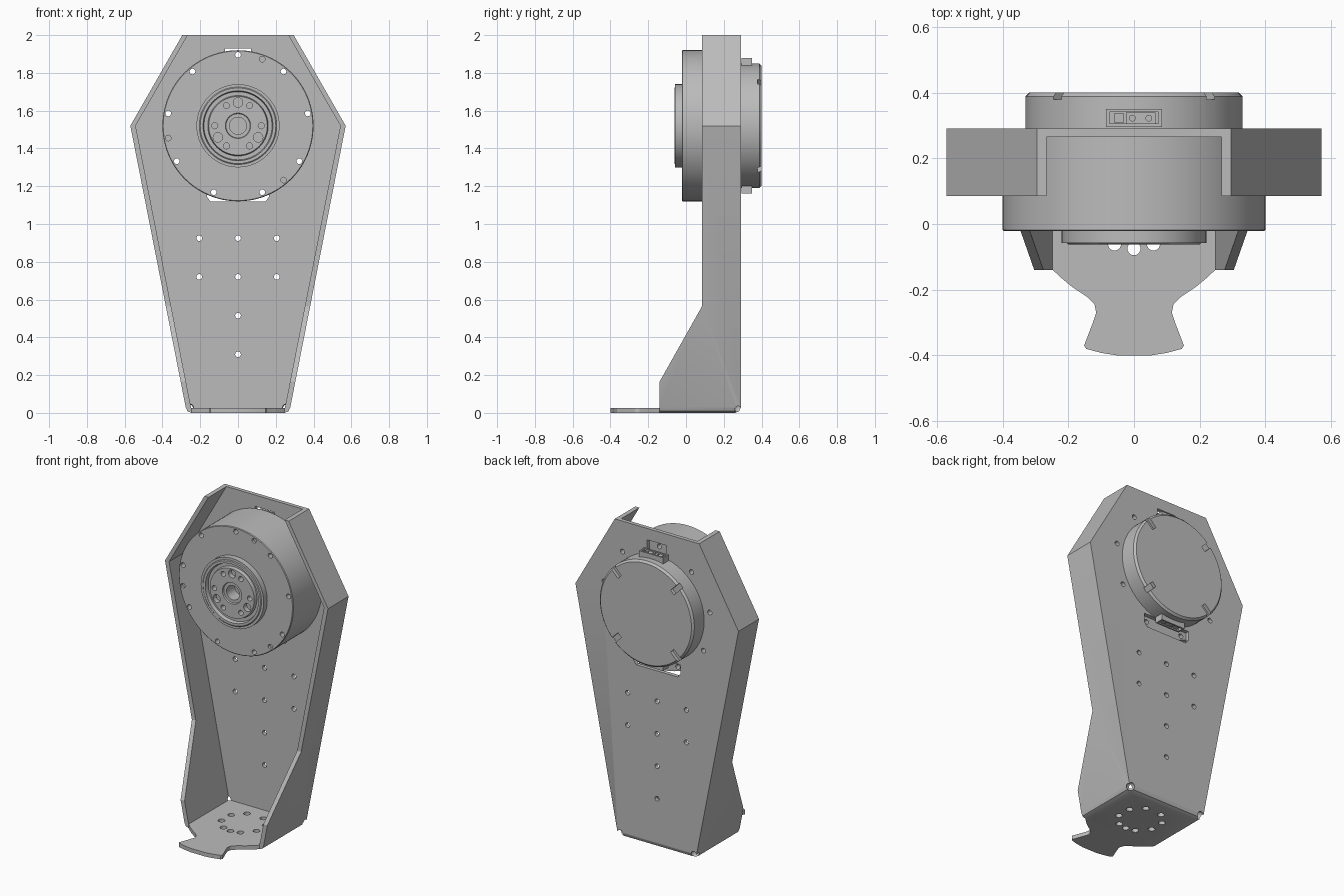
import bpy, bmesh
from math import sin, cos, pi, radians
from mathutils import Matrix, Vector

if "Cube" in bpy.data.objects:
    bpy.data.objects.remove(bpy.data.objects["Cube"], do_unlink=True)

grey = bpy.data.materials.new("metal_grey")
grey.use_nodes = True
grey.diffuse_color = (0.5, 0.5, 0.5, 1)
for node in grey.node_tree.nodes:
    if node.type == 'BSDF_PRINCIPLED':
        node.inputs["Base Color"].default_value = (0.5, 0.5, 0.5, 1)

AXIS_Z = 1.52      # height of the motor axis
PLACE = {'X': lambda u, v, d: (d, u, v),
         'Y': lambda u, v, d: (u, d, v),
         'Z': lambda u, v, d: (u, v, d)}


def finish(name, bm):
    bmesh.ops.recalc_face_normals(bm, faces=bm.faces)
    mesh = bpy.data.meshes.new(name)
    bm.to_mesh(mesh)
    bm.free()
    mesh.materials.append(grey)
    obj = bpy.data.objects.new(name, mesh)
    bpy.context.collection.objects.link(obj)
    return obj


def prisms(name, outlines, axis, lo, hi):
    """Extrude closed 2D outlines along an axis."""
    bm = bmesh.new()
    for pts in outlines:
        ends = [[bm.verts.new(PLACE[axis](u, v, d)) for u, v in pts] for d in (lo, hi)]
        for ring in ends:
            bm.faces.new(ring)
        n = len(pts)
        for i in range(n):
            j = (i + 1) % n
            bm.faces.new((ends[0][i], ends[0][j], ends[1][j], ends[1][i]))
    return finish(name, bm)


def circle(u, v, r, n=20):
    return [(u + r * cos(2 * pi * i / n), v + r * sin(2 * pi * i / n)) for i in range(n)]


def polar(r, deg, v=AXIS_Z):
    return r * cos(radians(deg)), v + r * sin(radians(deg))


def box(u0, u1, v0, v1):
    return [(u0, v0), (u1, v0), (u1, v1), (u0, v1)]


def mirrored(half):
    return half + [(-u, v) for u, v in reversed(half)]


def combine(obj, other, operation='DIFFERENCE'):
    mod = obj.modifiers.new("cut", 'BOOLEAN')
    mod.operation, mod.solver, mod.object = operation, 'EXACT', other
    bpy.context.view_layer.objects.active = obj
    bpy.ops.object.modifier_apply(modifier=mod.name)
    bpy.data.objects.remove(other, do_unlink=True)


def smooth(obj):
    bpy.ops.object.select_all(action='DESELECT')
    obj.select_set(True)
    bpy.context.view_layer.objects.active = obj
    bpy.ops.object.shade_smooth_by_angle(angle=radians(25))


# Folded bracket: coffin outline trimmed by its side profile, then hollowed
outer = mirrored([(0.295, 2), (0.57, 1.52), (0.277, 0.03), (0.268, 0.009), (0.247, 0)])
inner = mirrored([(0.209, 2.1), (0.542, 1.52), (0.248, 0.025)])
side = [(0.085, 2.1), (0.085, 0.565), (-0.14, 0.165), (-0.14, -0.1), (0.26, -0.1),
        (0.26, 0), (0.281, 0.009), (0.29, 0.03), (0.29, 2.1)]
bracket = prisms("bracket", [outer], 'Y', -0.3, 0.4)
combine(bracket, prisms("profile", [side], 'X', -1, 1), 'INTERSECT')
combine(bracket, prisms("hollow", [inner], 'Y', -0.5, 0.265))

# Plate holes, motor screw holes and connector windows
rows = [(x, z) for z in (0.925, 0.72) for x in (-0.205, 0, 0.205)] + [(0, 0.515), (0, 0.31)]
screws = [polar(0.375, 90 + 40 * k) for k in range(9)]
combine(bracket, prisms("holes", [circle(x, z, 0.015) for x, z in rows + screws],
                        'Y', 0.2, 0.35))
windows = [box(-0.068, 0.068, 1.8, 1.928),
           mirrored([(0.165, 1.145), (0.145, 1.118)]) + [(-0.165, 1.2), (0.165, 1.2)]]
combine(bracket, prisms("windows", windows, 'Y', 0.2, 0.35))

# Ring of holes in the base
angles = (-90, -63, -117, -20, 200, 22, 158, 64, 116)
combine(bracket, prisms("base_holes", [circle(*polar(0.13, a, 0.055), 0.02) for a in angles],
                        'Z', -0.1, 0.1))

# Bend reliefs in the lower back corners
bm = bmesh.new()
for s in (-1, 1):
    bmesh.ops.create_uvsphere(bm, u_segments=16, v_segments=10, radius=0.024,
                              matrix=Matrix.Translation((s * 0.257, 0.275, 0.026)))
combine(bracket, finish("reliefs", bm))

# Toe of the base
toe_half = [(0.247, -0.14), (0.22, -0.165), (0.19, -0.19), (0.145, -0.22), (0.12, -0.245),
            (0.115, -0.27), (0.125, -0.3), (0.152, -0.37), (0.145, -0.38),
            (0.1, -0.392), (0.05, -0.4)]
toe = prisms("base_toe", [mirrored(toe_half)], 'Z', 0, 0.025)

# Motor turned from one profile of (radius, y)
turned = [(0, 0.03), (0.045, 0.03), (0.045, -0.05), (0.064, -0.05), (0.067, -0.06),
          (0.155, -0.06), (0.16, -0.04), (0.18, -0.04), (0.185, -0.062), (0.2, -0.062),
          (0.205, -0.058), (0.22, -0.058), (0.22, -0.022), (0.396, -0.022), (0.4, -0.018),
          (0.4, 0.265), (0.33, 0.265), (0.33, 0.388), (0.318, 0.4), (0, 0.4)]
bm = bmesh.new()
path = [bm.verts.new((r, y, AXIS_Z)) for r, y in turned]
edges = [bm.edges.new(pair) for pair in zip(path, path[1:])]
bmesh.ops.spin(bm, geom=path + edges, cent=(0, 0, AXIS_Z), axis=(0, 1, 0),
               angle=2 * pi, steps=96, use_merge=True)
bmesh.ops.remove_doubles(bm, verts=bm.verts, dist=0.0001)
motor = finish("motor", bm)

# Screw holes through the motor flange, and shallow ones on its face
combine(motor, prisms("through", [circle(x, z, 0.015) for x, z in screws], 'Y', -0.1, 0.3))
shallow = [circle(*polar(0.375, a), 0.015) for a in (70, -50, -170)]
shallow += [circle(*polar(0.123, 60 * k), 0.016) for k in range(6)]
combine(motor, prisms("face_holes", shallow, 'Y', -0.1, -0.005))
combine(motor, prisms("hub_holes", [circle(*polar(0.123, a), 0.025) for a in (90, 210, 330)],
                      'Y', -0.1, -0.03))

# Four notches in the rear rim
notches = []
for a in (45, 135, 225, 315):
    along = Vector((cos(radians(a)), sin(radians(a))))
    across = Vector((-along.y, along.x)) * 0.017
    mid = Vector((0, AXIS_Z))
    notches.append([tuple(mid + along * r + across * s)
                    for r, s in ((0.26, -1), (0.4, -1), (0.4, 1), (0.26, 1))])
combine(motor, prisms("notches", notches, 'Y', 0.378, 0.5))

# Connectors on the top and bottom of the rear housing
parts = [bracket, toe, motor]
for label, s in (("upper", 1), ("lower", -1)):
    def span(a, b):
        return sorted((AXIS_Z + s * a, AXIS_Z + s * b))
    shell = prisms(label + "_connector", [box(-0.085, 0.085, 0.295, 0.35)], 'Z',
                   *span(0.3, 0.358))
    combine(shell, prisms("socket", [box(-0.075, 0.075, 0.305, 0.34)], 'Z', *span(0.335, 0.5)))
    plug = prisms(label + "_plug", [box(-0.055, -0.035, 0.307, 0.338),
                                    mirrored([(0.045, 0.306), (0.045, 0.339)])], 'Z',
                  *span(0.33, 0.352))
    plug.data.transform(Matrix.Translation((0.008, 0, 0)))
    bpy.data.objects.remove(plug, do_unlink=True)
    block = prisms(label + "_plug", [box(-0.06, -0.032, 0.307, 0.338),
                                     box(-0.025, 0.065, 0.306, 0.339)], 'Z', *span(0.33, 0.352))
    pins = prisms(label + "_pins", [circle(x, 0.322, 0.01) for x in (-0.005, 0.045)], 'Z',
                  *span(0.34, 0.357))
    parts += [shell, block, pins]

for part in parts:
    smooth(part)
